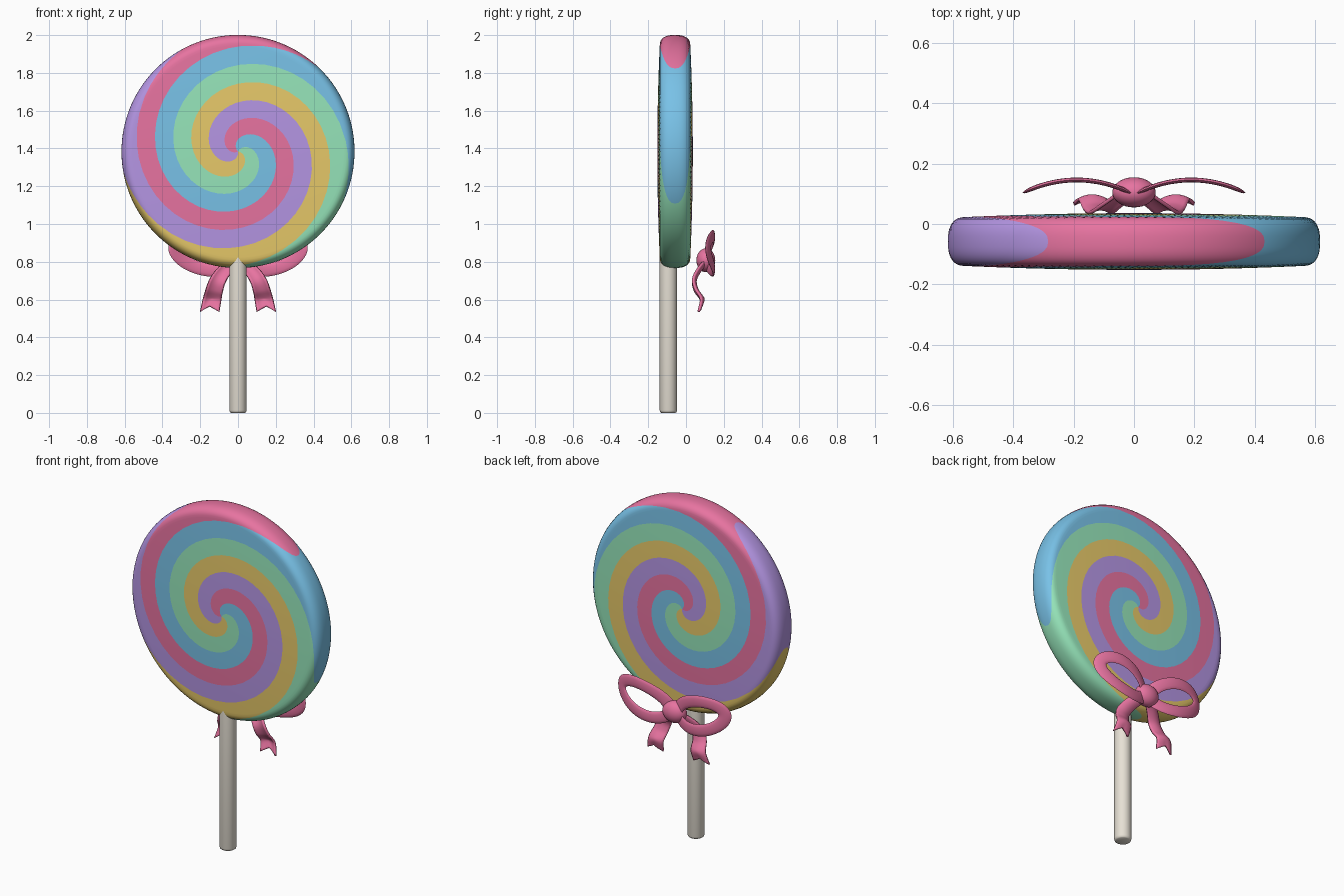
import bpy, bmesh, math
from mathutils import Vector

if "Cube" in bpy.data.objects:
    bpy.data.objects.remove(bpy.data.objects["Cube"])


def material(name, r, g, b):
    lin = lambda c: (c / 255 / 12.92) if c < 10 else ((c / 255 + 0.055) / 1.055) ** 2.4
    m = bpy.data.materials.new(name)
    m.diffuse_color = (lin(r), lin(g), lin(b), 1)
    m.use_nodes = True
    m.node_tree.nodes["Principled BSDF"].inputs["Base Color"].default_value = m.diffuse_color
    return m


PINK = material("candy pink", 236, 118, 164)
PURPLE = material("candy purple", 181, 150, 228)
YELLOW = material("candy yellow", 232, 202, 106)
GREEN = material("candy green", 150, 229, 186)
BLUE = material("candy blue", 122, 196, 234)
CREAM = material("stick cream", 232, 226, 214)


def finish(name, bm, mats, angle=50):
    bmesh.ops.recalc_face_normals(bm, faces=bm.faces)
    me = bpy.data.meshes.new(name)
    bm.to_mesh(me)
    bm.free()
    for m in mats:
        me.materials.append(m)
    ob = bpy.data.objects.new(name, me)
    bpy.context.collection.objects.link(ob)
    bpy.ops.object.select_all(action='DESELECT')
    ob.select_set(True)
    bpy.context.view_layer.objects.active = ob
    bpy.ops.object.shade_smooth_by_angle(angle=math.radians(angle))
    return ob


def skin(bm, rows, closed_rows=False, closed_cols=True):
    """Join rows of vertices with quads."""
    n, m = len(rows), len(rows[0])
    for i in range(n if closed_rows else n - 1):
        a, b = rows[i], rows[(i + 1) % n]
        for j in range(m if closed_cols else m - 1):
            k = (j + 1) % m
            bm.faces.new((a[j], a[k], b[k], b[j]))


# Candy disc: rings twisted with radius so the columns follow the spiral stripes
R, CY, CZ, N, BAND = 0.617, -0.058, 1.384, 120, 0.0985
R_FACE, H_EDGE, H_MID = 0.56, 0.081, 0.094
half = [(R_FACE * i / 50, H_MID - (H_MID - H_EDGE) * (i / 50) ** 2) for i in range(1, 51)]
for i in range(1, 11):  # rounded rim
    a = math.pi / 2 * i / 10
    half.append((R_FACE + (R - R_FACE) * math.sin(a) ** 0.8,
                 H_EDGE * max(math.cos(a), 0) ** 0.8))
profile = [(r, -h) for r, h in half] + [(r, h) for r, h in reversed(half[:-1])]
bm = bmesh.new()
rings = []
for r, h in profile:
    ring = []
    for j in range(N):
        th = (1.895 + 5 * j / N - r / BAND) * math.tau / 5
        ring.append(bm.verts.new((r * math.cos(th), CY + h, CZ + r * math.sin(th))))
    rings.append(ring)
skin(bm, rings)
for ring, h in ((rings[0], -H_MID), (rings[-1], H_MID)):
    c = bm.verts.new((0, CY + h, CZ))
    for j in range(N):
        bm.faces.new((c, ring[j], ring[(j + 1) % N]))
bm.faces.ensure_lookup_table()
for i, f in enumerate(bm.faces):  # one stripe per fifth of the columns
    f.material_index = (i % N) * 5 // N
finish("candy_disc", bm, [PINK, PURPLE, YELLOW, GREEN, BLUE])

# Stick with a slightly rounded foot
bm = bmesh.new()
rows = []
for r, z in ((0.037, 0), (0.043, 0.004), (0.046, 0.014), (0.046, 0.84)):
    rows.append([bm.verts.new((r * math.cos(a * math.tau / 32),
                               -0.093 + r * math.sin(a * math.tau / 32), z)) for a in range(32)])
skin(bm, rows)
bm.faces.new(rows[0])
bm.faces.new(rows[-1])
finish("stick", bm, [CREAM])

# Bow knot
bm = bmesh.new()
bmesh.ops.create_uvsphere(bm, u_segments=32, v_segments=16, radius=1)
for v in bm.verts:
    v.co = Vector((v.co.x * 0.072, 0.105 + v.co.y * 0.05, 0.808 + v.co.z * 0.063))
finish("bow_knot", bm, [PINK])


def catmull(pts, steps):
    p = [Vector(q) for q in pts]
    p = [2 * p[0] - p[1]] + p + [2 * p[-1] - p[-2]]
    out = []
    for i in range(1, len(p) - 2):
        a, b, c, d = p[i - 1:i + 3]
        for s in range(steps):
            t = s / steps
            out.append(0.5 * (2 * b + (c - a) * t + (2 * a - 5 * b + 4 * c - d) * t * t
                              + (3 * b - a - 3 * c + d) * t ** 3))
    return out + [p[-2]]


def bow_loop(name, sx):
    """Flat oval ribbon ring, arched backwards in the middle."""
    bm = bmesh.new()
    rows = []
    for i in range(48):
        a = math.tau * i / 48
        x, z = 0.18 - 0.155 * math.cos(a), 0.845 - 0.03 * math.cos(a) + 0.085 * math.sin(a)
        t = Vector((0.155 * math.sin(a), 0.03 * math.sin(a) + 0.085 * math.cos(a))).normalized()
        row = []
        for k in range(12):
            b = math.tau * k / 12
            w, d = 0.034 * math.cos(b), 0.008 * math.sin(b)
            px, pz = x - t.y * w, z + t.x * w
            y = 0.103 + 0.043 * (1 - ((px - 0.19) / 0.18) ** 2) + d
            row.append(bm.verts.new((sx * px, y, pz)))
        rows.append(row)
    skin(bm, rows, closed_rows=True)
    finish(name, bm, [PINK], 80)


def bow_tail(name, sx):
    """Wavy ribbon end with a notched tip; points are x, y, z."""
    path = catmull([(0.02, 0.1, 0.80), (0.075, 0.06, 0.75), (0.108, 0.037, 0.70),
                    (0.125, 0.048, 0.65), (0.137, 0.078, 0.60), (0.15, 0.066, 0.535)], 6)
    bm = bmesh.new()
    rows = []
    for i, p in enumerate(path):
        f = i / (len(path) - 1)
        hw = 0.032 + 0.018 * f
        row = []
        for k in range(9):
            w = k / 4 - 1
            notch = 0.03 * (1 - abs(w)) * max(0, f - 0.75) * 4
            row.append(bm.verts.new((sx * (p.x + w * hw), p.y + 0.014 * (1 - w * w),
                                     p.z + w * hw * 0.4 * (1 - f) + notch)))
        rows.append(row)
    skin(bm, rows, closed_cols=False)
    ob = finish(name, bm, [PINK])
    mod = ob.modifiers.new("thickness", 'SOLIDIFY')
    mod.thickness = 0.012
    mod.offset = 0


for side, sx in (("left", -1), ("right", 1)):
    bow_loop("bow_loop_" + side, sx)
    bow_tail("bow_tail_" + side, sx)
